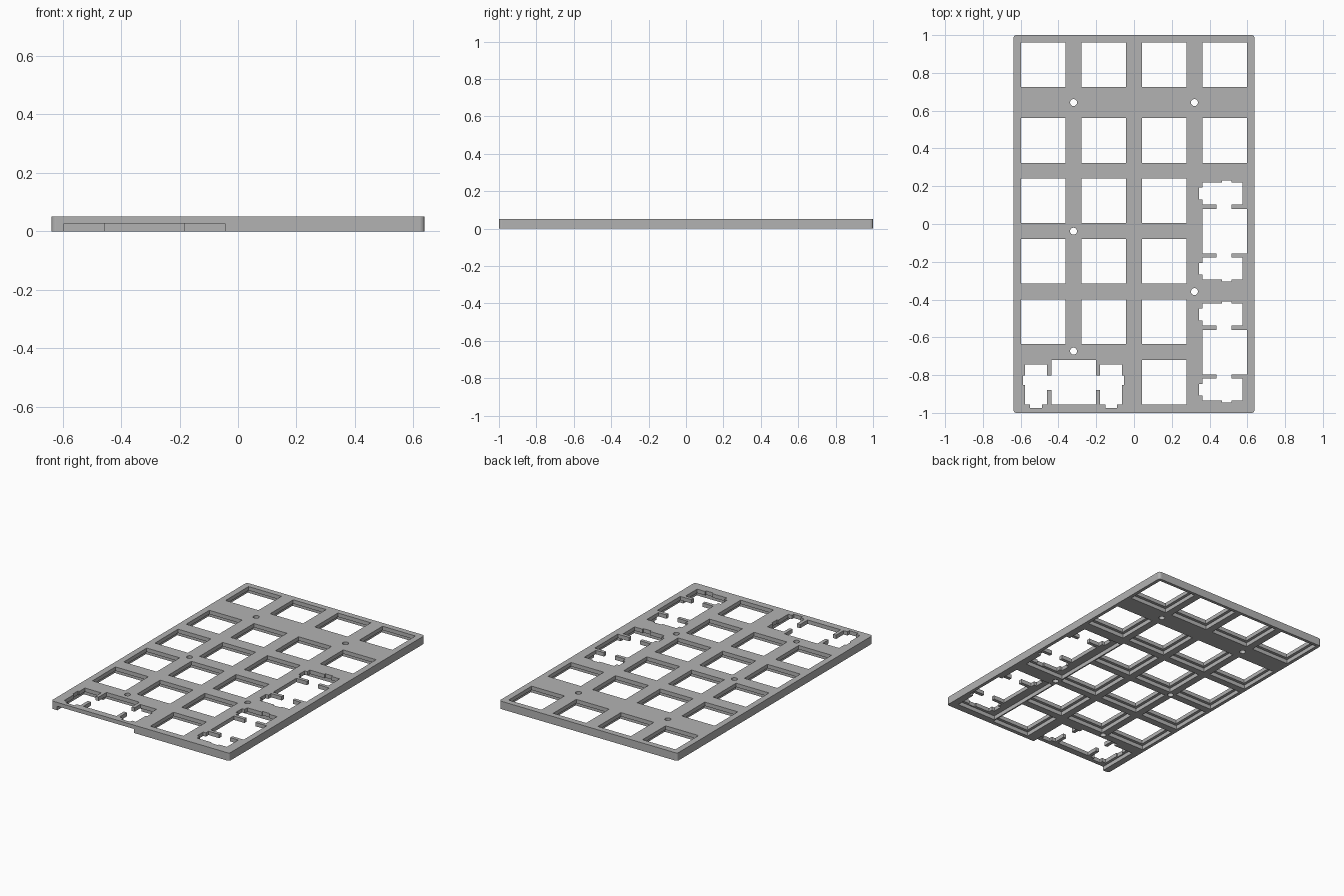
import bpy, bmesh, math

if "Cube" in bpy.data.objects:
    bpy.data.objects.remove(bpy.data.objects["Cube"])

T, LIP = 0.051, 0.026          # plate thickness, underside height of the thin lip
HALF, POCKET = 0.118, 0.1365   # half sizes of switch hole and its underside pocket
ROWS = [0.844, 0.442, 0.122, -0.198, -0.518, -0.838]


def prism(bm, pts, z0, z1):
    """Extrude a closed outline between two heights."""
    f = bm.faces.new([bm.verts.new((x, y, z0)) for x, y in pts])
    ext = bmesh.ops.extrude_face_region(bm, geom=[f])["geom"]
    bmesh.ops.translate(bm, vec=(0, 0, z1 - z0),
                        verts=[v for v in ext if isinstance(v, bmesh.types.BMVert)])


def rect(x0, x1, y0, y1):
    return [(x0, y0), (x1, y0), (x1, y1), (x0, y1)]


def make(name, shapes):
    bm = bmesh.new()
    for pts, z0, z1 in shapes:
        prism(bm, pts, z0, z1)
    bmesh.ops.recalc_face_normals(bm, faces=bm.faces)
    me = bpy.data.meshes.new(name)
    bm.to_mesh(me)
    bm.free()
    ob = bpy.data.objects.new(name, me)
    bpy.context.collection.objects.link(ob)
    return ob


def circle(cx, cy, r, n=24, start=0.0, sweep=math.tau):
    return [(cx + r * math.cos(start + sweep * i / n),
             cy + r * math.sin(start + sweep * i / n)) for i in range(n)]


# plate outline with small rounded corners
HX, HY, R = 0.638, 1.0, 0.015
outline = []
for k, (sx, sy) in enumerate([(1, 1), (-1, 1), (-1, -1), (1, -1)]):
    for i in range(5):
        a = math.pi / 2 * (k + i / 4)
        outline.append((sx * (HX - R) + R * math.cos(a), sy * (HY - R) + R * math.sin(a)))
plate = make("switch_plate", [(outline, 0, T)])

# single keys: all columns, stopping where double keys take over
singles = [(x, y) for x, n in ((-0.48, 5), (-0.16, 5), (0.16, 6), (0.48, 2))
           for y in ROWS[:n]]
# double keys: centre and whether they run along y
doubles = [(-0.32, ROWS[5], False), (0.48, -0.038, True), (0.48, -0.678, True)]

# half outline of a double key opening: u along the key, v across it
half = [(0.118, -0.118), (0.118, -0.042), (0.140, -0.042), (0.140, -0.118),
        (0.168, -0.118), (0.168, -0.137), (0.230, -0.137), (0.230, -0.118),
        (0.257, -0.118), (0.257, -0.015), (0.267, -0.015), (0.267, 0.037),
        (0.257, 0.037), (0.257, 0.095), (0.140, 0.095), (0.140, 0.037),
        (0.118, 0.037), (0.118, 0.118)]
full = half + [(-u, v) for u, v in reversed(half)]


def place(pts, cx, cy, upright):
    return [(cx + v, cy + u) if upright else (cx + u, cy + v) for u, v in pts]


through, pockets, stab_pockets = [], [], []
for x, y in singles:
    through.append((rect(x - HALF, x + HALF, y - HALF, y + HALF), -0.1, 0.2))
for x, y, up in doubles:
    through.append((place(full, x, y, up), -0.1, 0.2))
    # wide underside relief for the stabiliser; breaks through the front edge
    stab_pockets.append((place(rect(-0.275, 0.275, -0.175, 0.11), x, y, up), -0.1, LIP))
for x, y in singles + [d[:2] for d in doubles]:
    pockets.append((rect(x - POCKET, x + POCKET, y - POCKET, y + POCKET), -0.1, LIP))
# screw holes
for x, y in [(-0.32, 0.643), (0.32, 0.643), (-0.32, -0.038), (0.32, -0.358), (-0.32, -0.673)]:
    through.append((circle(x, y, 0.0185), -0.1, 0.2))

# cut everything, then drop the cutters
cutters = [make("key_cutter", through), make("pocket_cutter", pockets),
           make("stabiliser_cutter", stab_pockets)]
for c in cutters:
    c.hide_render = True
    m = plate.modifiers.new(c.name, "BOOLEAN")
    m.operation, m.solver, m.object = "DIFFERENCE", "EXACT", c
bpy.context.view_layer.update()
dg = bpy.context.evaluated_depsgraph_get()
cut = bpy.data.meshes.new_from_object(plate.evaluated_get(dg))
plate.modifiers.clear()
plate.data = cut
for c in cutters:
    bpy.data.objects.remove(c)

# plain grey finish
grey = bpy.data.materials.new("plate_grey")
grey.diffuse_color = (0.45, 0.45, 0.45, 1)
grey.use_nodes = True
grey.node_tree.nodes["Principled BSDF"].inputs["Base Color"].default_value = grey.diffuse_color
cut.materials.clear()
cut.materials.append(grey)
for p in cut.polygons:
    p.material_index = 0
